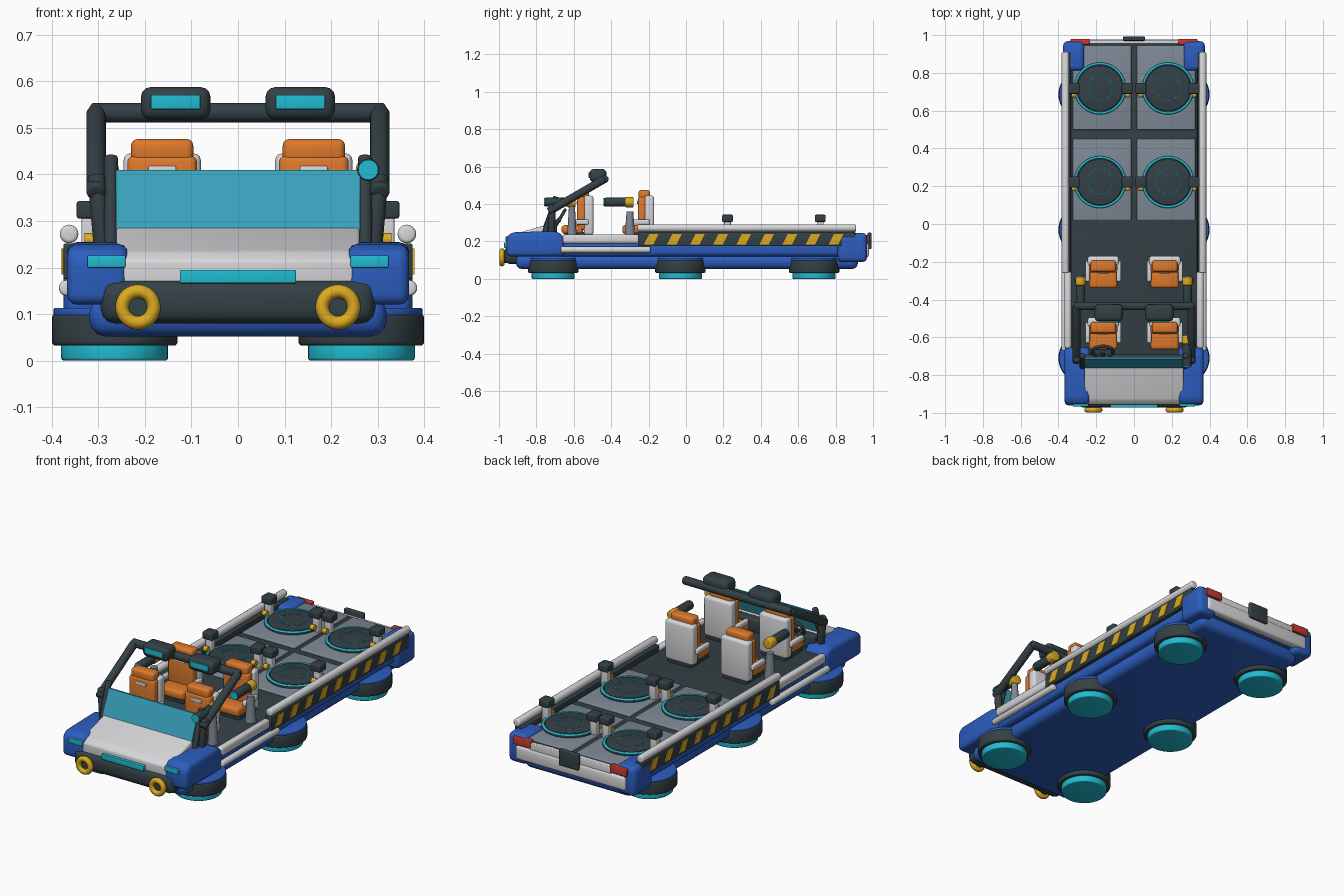
import bpy, bmesh, math
from mathutils import Vector, Matrix

cube = bpy.data.objects.get("Cube")
if cube:
    bpy.data.objects.remove(cube)


def material(name, r, g, b):
    m = bpy.data.materials.new(name)
    m.use_nodes = True
    m.diffuse_color = (r, g, b, 1)
    m.node_tree.nodes["Principled BSDF"].inputs["Base Color"].default_value = (r, g, b, 1)
    return m


BLUE = material("body_blue", .025, .11, .52)
WHITE = material("panel_white", .68, .68, .7)
DARK = material("dark_rubber", .034, .052, .06)
CYAN = material("glow_cyan", .015, .5, .64)
ORANGE = material("seat_orange", .72, .19, .025)
YELLOW = material("warning_yellow", .72, .41, .015)
GREY = material("plate_grey", .21, .25, .3)
RED = material("lamp_red", .55, .04, .03)
GLASS = material("windscreen_teal", .04, .36, .5)
made = []


def finish(name, bm, mat):
    bmesh.ops.recalc_face_normals(bm, faces=bm.faces[:])
    me = bpy.data.meshes.new(name)
    bm.to_mesh(me)
    bm.free()
    me.materials.append(mat)
    ob = bpy.data.objects.new(name, me)
    bpy.context.collection.objects.link(ob)
    made.append(ob)
    return ob


def box(name, mat, x, y, z, bevel=0.0, segs=3):
    """Box from three (low, high) ranges, with rounded edges."""
    bm = bmesh.new()
    bmesh.ops.create_cube(bm, size=1)
    for v in bm.verts:
        v.co = Vector([(r[0] + r[1]) / 2 + c * (r[1] - r[0]) for r, c in zip((x, y, z), v.co)])
    if bevel:
        bmesh.ops.bevel(bm, geom=bm.edges[:], offset=bevel, segments=segs, profile=.5, affect='EDGES')
    return finish(name, bm, mat)


def rod(name, mat, a, b, r, r2=None, bevel=0.0, segs=24):
    """Cylinder from point a to point b, optionally with rounded ends."""
    a, b = Vector(a), Vector(b)
    d = b - a
    bm = bmesh.new()
    bmesh.ops.create_cone(bm, cap_ends=True, segments=segs, radius1=r,
                          radius2=r if r2 is None else r2, depth=d.length)
    if bevel:
        rim = [e for e in bm.edges if any(len(f.verts) > 4 for f in e.link_faces)]
        bmesh.ops.bevel(bm, geom=rim, offset=bevel, segments=3, profile=.5, affect='EDGES')
    turn = d.to_track_quat('Z', 'Y').to_matrix().to_4x4()
    bm.transform(Matrix.Translation((a + b) / 2) @ turn)
    return finish(name, bm, mat)


def ring(name, mat, loc, R, r, rot=(0, 0, 0), segs=36):
    bpy.ops.mesh.primitive_torus_add(location=loc, rotation=rot, major_radius=R, minor_radius=r,
                                     major_segments=segs, minor_segments=10)
    ob = bpy.context.object
    ob.name = name
    ob.data.materials.append(mat)
    made.append(ob)


def prism(name, mat, outline, x0, x1, bevel=0.0):
    """Extrude a (y, z) outline from x0 to x1."""
    bm = bmesh.new()
    f = bm.faces.new([bm.verts.new((x0, y, z)) for y, z in outline])
    g = bmesh.ops.extrude_face_region(bm, geom=[f])
    bmesh.ops.translate(bm, vec=(x1 - x0, 0, 0),
                        verts=[v for v in g["geom"] if isinstance(v, bmesh.types.BMVert)])
    if bevel:
        bmesh.ops.bevel(bm, geom=bm.edges[:], offset=bevel, segments=3, profile=.5, affect='EDGES')
    return finish(name, bm, mat)


def span(c, half):
    return (c - half, c + half)


# Hull and deck
box("lower_hull", BLUE, (-.32, .32), (-.91, .92), (.052, .135), .035)
box("upper_hull", BLUE, (-.352, .352), (-.9, .95), (.12, .21), .025)
box("deck", DARK, (-.335, .335), (-.76, .965), (.17, .222), .006)

# Nose: hood, light bar and bumper
hood = [(-.955, .15), (-.955, .215), (-.93, .235), (-.76, .286), (-.72, .286), (-.72, .15)]
prism("hood", WHITE, hood, -.262, .262, .008)
box("hood_light_bar", CYAN, (-.125, .125), (-.972, -.94), (.166, .195), .003)
box("front_bumper", DARK, (-.295, .295), (-.972, -.88), (.08, .174), .03)
box("dashboard", DARK, (-.27, .27), (-.74, -.69), (.2, .288), .012)

# Windscreen and steering wheel
prism("windscreen", GLASS, [(-.766, .275), (-.715, .41), (-.705, .41), (-.756, .275)], -.262, .262)
ring("steering_wheel", DARK, (-.165, -.675, .32), .055, .009, (math.radians(60), 0, 0))
rod("steering_column", DARK, (-.165, -.71, .28), (-.165, -.675, .32), .012)

for s in (-1, 1):
    # Fenders with lamps, tow rings
    fx = sorted((s * .235, s * .368))
    prism("front_fender", BLUE, [(-.96, .12), (-.96, .225), (-.93, .25), (-.69, .255),
                                 (-.65, .225), (-.65, .12)], fx[0], fx[1], .022)
    box("front_lamp", CYAN, span(s * .283, .041), (-.966, -.94), (.2, .226), .003)
    ring("tow_ring", YELLOW, (s * .215, -.984, .115), .034, .0145, (math.pi / 2, 0, 0))
    rod("tow_ring_hub", DARK, (s * .215, -.984, .115), (s * .215, -.95, .115), .03)
    box("rear_fender", BLUE, sorted((s * .262, s * .375)), (.81, .968), (.09, .246), .025)
    box("tail_lamp", RED, span(s * .285, .05), (.95, .98), (.195, .235), .004)

    # Side rails and striped panels
    rod("top_rail", WHITE, (s * .363, -.26, .272), (s * .363, .91, .272), .02, bevel=.008)
    rod("lower_rail", WHITE, (s * .368, -.67, .156), (s * .368, -.19, .156), .017, bevel=.007)
    box("cabin_sill", WHITE, span(s * .35, .018), (-.66, -.25), (.188, .238), .014)
    box("side_panel", DARK, span(s * .355, .02), (-.255, .905), (.175, .252), .004)
    for i in range(9):
        y = -.185 + i * .1235
        lean = .014 * s
        stripe = [(y - .025 - lean, .185), (y + .025 - lean, .185),
                  (y + .025 + lean, .241), (y - .025 + lean, .241)]
        prism("warning_stripe", YELLOW, stripe, s * .37, s * .379)

    # Hover pads
    for y in (-.71, -.03, .685):
        c = (s * .265, y)
        rod("hover_pad_glow", CYAN, (*c, 0), (*c, .04), .115, bevel=.006, segs=40)
        rod("hover_pad_body", DARK, (*c, .032), (*c, .1), .135, bevel=.008, segs=40)
        rod("hover_pad_cap", BLUE, (*c, .095), (*c, .113), .132, bevel=.005, segs=40)

    # Windscreen pillars and roll bar
    rod("windscreen_pillar", DARK, (s * .273, -.765, .21), (s * .273, -.695, .44), .015, bevel=.006)
    rod("roll_bar_side", DARK, (s * .305, -.735, .36), (s * .305, -.435, .534), .021, bevel=.008)
    rod("roll_bar_foot", DARK, (s * .29, -.72, .23), (s * .305, -.715, .4), .019, bevel=.007)
    box("roof_lamp", DARK, span(s * .134, .075), (-.515, -.425), (.518, .588), .022)
    box("roof_lamp_lens", CYAN, span(s * .134, .053), (-.521, -.5), (.54, .571), .003)

    # Seats
    for y in (-.5, -.175):
        sx = s * .163
        box("seat_base", DARK, span(sx, .07), (y - .15, y), (.215, .252), .006)
        box("seat_shell", WHITE, span(sx, .083), (y - .045, y + .005), (.235, .445), .014)
        box("seat_back", ORANGE, span(sx, .075), (y - .082, y - .035), (.26, .44), .014)
        box("seat_headrest", ORANGE, span(sx, .067), (y - .078, y - .018), (.425, .476), .014)
        box("headrest_trim", WHITE, span(sx, .03), (y - .086, y - .07), (.4, .418), .003)
        box("seat_cushion", ORANGE, span(sx, .075), (y - .165, y - .05), (.24, .288), .016)
        for t in (-1, 1):
            box("armrest", WHITE, span(sx + t * .083, .012), (y - .13, y - .02), (.29, .318), .008)
    # Rear gun mounts
    rod("cannon_mount", GREY, (s * .285, -.3, .22), (s * .285, -.3, .36), .028, .018)

    # Equipment discs, plates and posts
    for y, lo, hi in ((.222, .02, .452), (.718, .498, .945)):
        px = s * .18
        box("deck_plate", GREY, sorted((s * .014, s * .325)), (lo, hi), (.215, .232), .005)
        rod("disc_base", DARK, (px, y, .225), (px, y, .243), .138, segs=48)
        ring("disc_outer_glow", CYAN, (px, y, .242), .131, .007, segs=48)
        rod("disc_top", DARK, (px, y, .24), (px, y, .25), .121, bevel=.004, segs=48)
        for i in range(12):
            a = i * math.tau / 12
            b = a + .36
            rod("disc_glow_dash", CYAN, (px + .066 * math.cos(a), y + .066 * math.sin(a), .25),
                (px + .066 * math.cos(b), y + .066 * math.sin(b), .25), .003, segs=6)
        for x in (s * .036, s * .318):
            box("post", WHITE, span(x, .018), span(y, .018), (.225, .315), .005)
            box("post_cap", DARK, span(x, .029), span(y, .029), (.305, .343), .006)
            rod("post_latch", YELLOW, (x - .012, y - .034, .26), (x + .012, y - .034, .26), .014)


def cannon(x, y0, y1, z=.41):
    """Tube with a glowing muzzle and a yellow rear collar."""
    rod("cannon_barrel", DARK, (x, y0, z), (x, y1 - .03, z), .024, bevel=.004)
    rod("cannon_muzzle", CYAN, (x, y0 - .005, z), (x, y0 + .01, z), .0215)
    rod("cannon_collar", YELLOW, (x, y1 - .045, z), (x, y1, z), .027, bevel=.004)


cannon(.283, -.435, -.28)
cannon(-.283, -.435, -.28)
cannon(.28, -.755, -.59)
rod("front_cannon_mount", GREY, (.28, -.61, .22), (.28, -.61, .39), .026, .016)

# Roll bar crosspiece
rod("roll_bar_top", DARK, (-.318, -.435, .533), (.318, -.435, .533), .021, bevel=.009)

# Tail bumper and plain plate
box("rear_bumper", WHITE, (-.325, .325), (.93, .978), (.115, .19), .014)
box("rear_panel", WHITE, (-.24, .24), (.945, .972), (.18, .222), .004)
box("rear_plate", DARK, (-.058, .058), (.97, .992), (.16, .247), .006)

# Shading
bpy.ops.object.select_all(action='DESELECT')
for ob in made:
    ob.select_set(True)
bpy.context.view_layer.objects.active = made[0]
bpy.ops.object.shade_smooth_by_angle(angle=math.radians(40))
